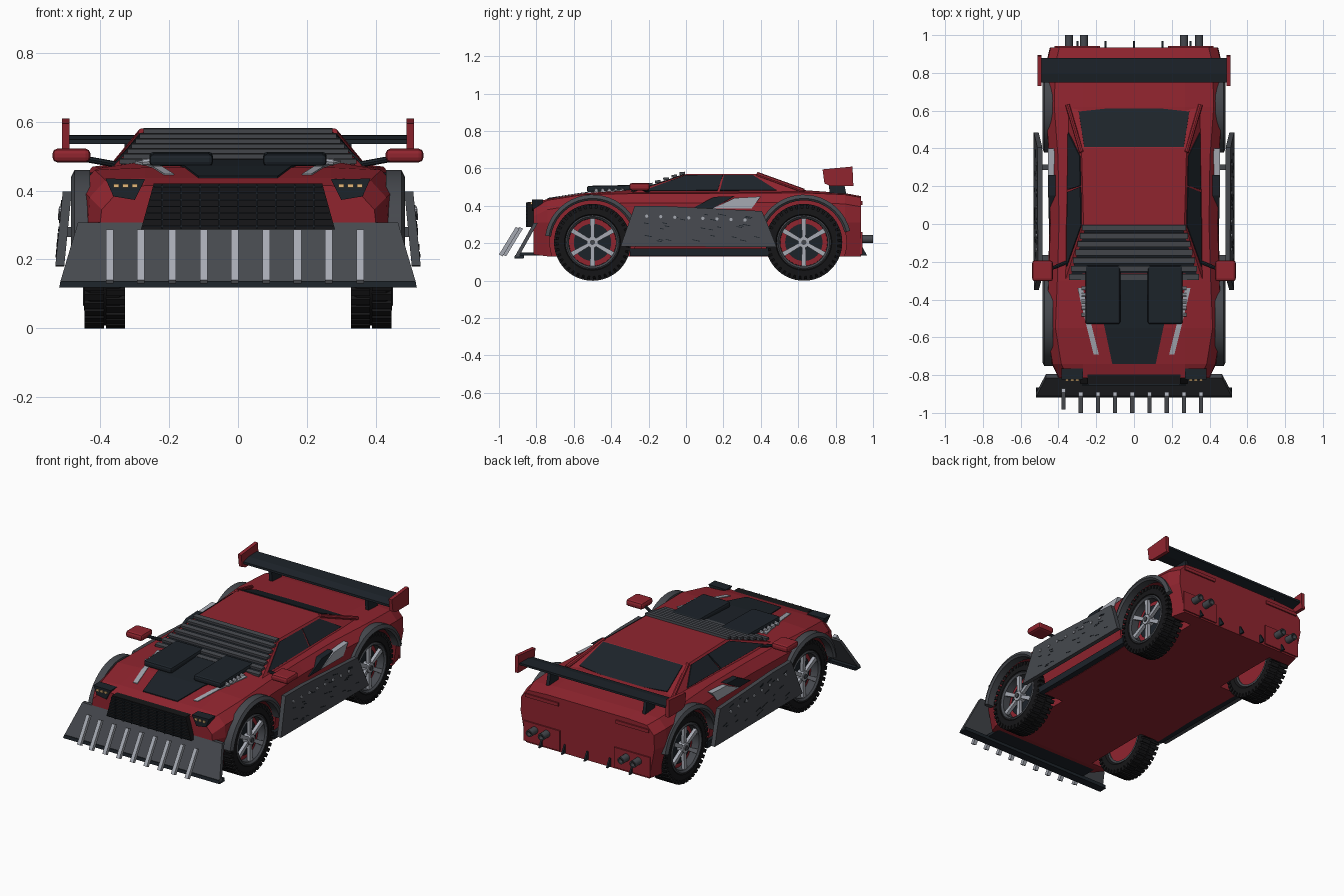
import bpy, bmesh, math, random
from mathutils import Vector, Matrix

if "Cube" in bpy.data.objects:
    bpy.data.objects.remove(bpy.data.objects["Cube"])
random.seed(4)

def material(name, rgb):
    m = bpy.data.materials.new(name)
    m.diffuse_color = (*rgb, 1)
    m.use_nodes = True
    m.node_tree.nodes["Principled BSDF"].inputs["Base Color"].default_value = m.diffuse_color
    return m
RED = material("red_paint", (.28, .018, .028))
DARK = material("dark_trim", (.012, .017, .023))
RUBBER = material("rubber", (.008, .008, .009))
STEEL = material("dark_steel", (.06, .065, .075))
SILVER = material("silver", (.38, .4, .45))
LAMP = material("lamp", (.8, .5, .2))

def mesh(name, verts, faces, mat, smooth=False):
    me = bpy.data.meshes.new(name)
    me.from_pydata([tuple(v) for v in verts], [], faces)
    bm = bmesh.new()
    bm.from_mesh(me)
    bmesh.ops.recalc_face_normals(bm, faces=bm.faces)
    bm.to_mesh(me)
    bm.free()
    me.materials.append(mat)
    ob = bpy.data.objects.new(name, me)
    bpy.context.collection.objects.link(ob)
    if smooth:
        bpy.ops.object.select_all(action='DESELECT')
        ob.select_set(True)
        bpy.context.view_layer.objects.active = ob
        bpy.ops.object.shade_smooth_by_angle(angle=math.radians(32))
    return ob

def loft(name, rings, mat, smooth=False, closed=False):
    n, k = len(rings[0]), len(rings)
    faces = [[i*n + j, i*n + (j+1) % n, (i+1) % k*n + (j+1) % n, (i+1) % k*n + j]
             for i in range(k if closed else k-1) for j in range(n)]
    if not closed:
        faces += [list(range(n)), list(range((k-1)*n, k*n))]
    return mesh(name, [p for r in rings for p in r], faces, mat, smooth)

def prism(name, pts, vec, mat):
    return loft(name, [[Vector(p) for p in pts], [Vector(p) + Vector(vec) for p in pts]], mat)

def box(name, loc, size, mat, rx=0, bevel=0):
    h = Vector(size) / 2
    R = Matrix.Rotation(rx, 3, 'X')
    c = [(-1, -1), (1, -1), (1, 1), (-1, 1)]
    ob = loft(name, [[Vector(loc) + R @ Vector((a*h.x, b*h.y, z*h.z)) for a, b in c] for z in (-1, 1)], mat)
    if bevel:
        m = ob.modifiers.new("bevel", 'BEVEL')
        m.width, m.segments = bevel, 2
    return ob

def lathe(name, c, profile, mat, s, n=40):
    # closed (x, radius) profile turned about the axle
    rings = [[(s*x, c[0] + r*math.cos(a), c[1] + r*math.sin(a)) for x, r in profile]
             for a in (2*math.pi*i/n for i in range(n))]
    return loft(name, rings, mat, True, True)

def rod(name, p, q, r, mat, n=12):
    p, q = Vector(p), Vector(q)
    R = (q - p).to_track_quat('Z', 'Y')
    circ = [R @ Vector((r*math.cos(2*math.pi*i/n), r*math.sin(2*math.pi*i/n), 0)) for i in range(n)]
    return loft(name, [[p + v for v in circ], [q + v for v in circ]], mat, n > 6)

def panel(name, quad, uvs, t, mat):
    a, b, c, d = map(Vector, quad)
    nrm = (c - a).cross(d - b).normalized() * t
    pts = [(a*(1-u) + b*u)*(1-v) + (d*(1-u) + c*u)*v for u, v in uvs]
    return prism(name, [p - nrm for p in pts], 2*nrm, mat)

# Body shell: y, half width, bottom, shoulder height, deck height
SECTIONS = [(-.815, .40, .14, .395, .415), (-.74, .435, .13, .43, .437), (-.55, .466, .13, .46, .467),
            (-.3, .456, .13, .465, .485), (0, .447, .13, .465, .487), (.35, .452, .13, .468, .487),
            (.62, .472, .13, .47, .485), (.85, .466, .13, .46, .468), (.935, .445, .13, .445, .452)]
rings = []
for y, w, zb, zs, zc in SECTIONS:
    half = [(w-.035, zb), (w, .31), (w-.004, zs-.05), (w-.05, zs), (.27, zc)]
    rings.append([(x, y, z) for x, z in half] + [(-x, y, z) for x, z in reversed(half)])
body = loft("body_shell", rings, RED)
AXLES = [(-.5, .205), (.63, .205)]
for c in AXLES:
    for s in (1, -1):
        cut = rod("arch_cutter", (s*.29, *c), (s*.6, *c), .228, RED, 40)
        cut.hide_render = True
        m = body.modifiers.new("arch", 'BOOLEAN')
        m.operation, m.object, m.solver = 'DIFFERENCE', cut, 'EXACT'
        bpy.context.view_layer.objects.active = body
        bpy.ops.object.modifier_apply(modifier=m.name)
        bpy.data.objects.remove(cut)

# Cabin and glass
bf, br, tr, tf = (.365, -.3, .468), (.352, .63, .472), (.278, .4, .57), (.267, 0, .57)
flip = lambda p: (-p[0], p[1], p[2])
loft("cabin", [[bf, br, flip(br), flip(bf)], [tf, tr, flip(tr), flip(tf)]], RED)
panel("rear_window", [br, flip(br), flip(tr), tr],
      [(.07, .16), (.5, .02), (.93, .16), (.97, .97), (.03, .97)], .005, DARK)
panel("windshield", [flip(bf), bf, tf, flip(tf)], [(.03, .05), (.97, .05), (.97, .97), (.03, .97)], .004, DARK)
for i in range(7):
    t = i / 6
    box("windshield_louver", (0, -.02 - .26*t, .574 - .088*t), (.55 + .14*t, .03, .014), STEEL, .1)
for s in (1, -1):
    quad = [bf, br, tr, tf] if s > 0 else [flip(p) for p in (bf, br, tr, tf)]
    for u0, u1 in ((.05, .5), (.515, .86)):
        panel("side_window", quad, [(u0, .1), (u1, .1), (u1, .9), (u0, .9)], .006, DARK)
    rod("roof_rail", (s*.278, .38, .57), (s*.352, .63, .48), .012, RED, 8)

# Hood panel, scoops, intake pipes and stripes
loft("hood_panel", [[(-w, y, z-.02), (w, y, z-.02), (w, y, z), (-w, y, z)] for y, w, z in
     [(-.74, .115, .442), (-.55, .155, .472), (-.28, .22, .491)]], DARK)
for s in (1, -1):
    box("hood_scoop", (s*.165, -.375, .492), (.185, .31, .036), DARK, .02, .012)
    loft("hood_stripe", [[(s*(x-.014), y, z-.02), (s*(x+.014), y, z-.02), (s*(x+.014), y, z), (s*(x-.014), y, z)]
         for x, y, z in [(.2, -.69, .449), (.235, -.55, .471), (.285, -.34, .487)]], SILVER)
    for i in range(5):
        rod("intake_pipe", (s*.24, -.48 + .035*i, .487), (s*.278, -.48 + .035*i, .482), .01, SILVER, 8)

# Grille and headlights
prism("grille", [(-.245, -.847, .42), (.245, -.847, .42), (.282, -.847, .287), (-.282, -.847, .287)], (0, .05, 0), RUBBER)
for i in range(7):
    z = .297 + .019*i
    box("grille_bar", (0, -.85, z), (2*(.278 - .275*(z-.287)), .012, .004), DARK)
for i in range(9):
    box("grille_upright", (-.22 + .055*i, -.85, .353), (.004, .012, .13), DARK)
for s in (1, -1):
    prism("headlight", [(s*x, -.824, z) for x, z in [(.27, .433), (.385, .435), (.362, .383), (.30, .373)]], (0, .06, 0), DARK)
    for i in range(3):
        box("lamp", (s*(.3 + .027*i), -.826, .414), (.017, .01, .011), LAMP)

# Plow blade with floating tines
def blade(x1, y1, z1, x0, y0, z0, t):
    return [[(-x1, y1, z1), (x1, y1, z1), (x1, y1+t, z1), (-x1, y1+t, z1)],
            [(-x0, y0, z0), (x0, y0, z0), (x0, y0+t, z0), (-x0, y0+t, z0)]]
loft("plow_blade", blade(.465, -.815, .308, .518, -.915, .13, .022), STEEL)
loft("plow_lip", blade(.515, -.915, .137, .52, -.918, .118, .05), DARK)
box("plow_mount", (0, -.83, .142), (.7, .13, .016), DARK)
for i in range(9):
    x = -.373 + .091*i
    dy = .018 if i == 0 else 0
    prism("plow_tine", [(x-.011, -1 + dy, .14), (x-.011, -.98 + dy, .13), (x-.011, -.89 + dy, .278), (x-.011, -.91 + dy, .287)],
          (.022, 0, 0), SILVER)

# Side armour, skirts, vents, mirrors
for s in (1, -1):
    ax = lambda z: .505 - .1*(z - .18)
    prism("side_armor", [(s*ax(z), y, z) for y, z in
          [(-.35, .183), (-.275, .398), (-.1, .398), (.405, .372), (.425, .33), (.485, .18)]], (s*.026, 0, 0), STEEL)
    for i in range(8):
        z = .345 - .003*i
        x = ax(z) + .026
        rod("armor_rivet", (s*(x-.01), -.21 + .075*i, z), (s*(x+.006), -.21 + .075*i, z), .009, SILVER, 8)
    for i in range(26):
        y, z = random.uniform(-.24, .38), random.uniform(.2, .37)
        box("armor_dent", (s*(ax(z) + .026), y, z), (.004, random.uniform(.02, .045), .004), DARK, -.2)
    for y in (-.18, .3):
        box("armor_bracket", (s*.47, y, .28), (.07, .03, .03), STEEL)
    box("side_skirt", (s*.425, .07, .152), (.05, .74, .04), DARK)
    prism("vent_panel", [(s*.41, y, z) for y, z in [(.03, .385), (.15, .448), (.26, .452), (.14, .385)]], (s*.042, 0, 0), DARK)
    prism("vent_blade", [(s*.41, y, z) for y, z in [(.14, .385), (.26, .442), (.40, .45), (.35, .385)]], (s*.044, 0, 0), SILVER)
    box("mirror", (s*.484, -.248, .502), (.11, .11, .04), RED, 0, .014)
    rod("mirror_arm", (s*.35, -.2, .475), (s*.46, -.245, .495), .009, DARK, 8)

# Wheels and arch flares
def spoked_wheel(c, s):
    P = lambda x, r, a: (s*x, c[0] + r*math.cos(a), c[1] + r*math.sin(a))
    lathe("tire", c, [(.33, .15), (.33, .182), (.345, .197), (.43, .197), (.445, .182), (.447, .15), (.43, .138), (.34, .138)], RUBBER, s, 48)
    verts, faces = [], []
    for i in range(40):
        for x0, x1, off in ((.328, .384, 0), (.39, .446, .5)):
            a = 2*math.pi*(i + off)/40
            b, n = a + .1, len(verts)
            verts += [P(x, r, t) for r in (.18, .2055) for x, t in ((x0, a), (x1, a), (x1, b), (x0, b))]
            faces += [[n+k for k in f] for f in ((0, 1, 2, 3), (4, 5, 6, 7), (0, 1, 5, 4), (1, 2, 6, 5), (2, 3, 7, 6), (3, 0, 4, 7))]
    mesh("tire_tread", verts, faces, RUBBER)
    lathe("rim", c, [(.34, .142), (.445, .145), (.45, .138), (.44, .127), (.34, .125)], STEEL, s)
    rod("brake_drum", P(.345, 0, 0), P(.395, 0, 0), .126, RED, 32)
    rod("brake_disc", P(.38, 0, 0), P(.402, 0, 0), .1, DARK, 32)
    rod("hub", P(.36, 0, 0), P(.442, 0, 0), .03, SILVER, 16)
    rod("hub_cap", P(.43, 0, 0), P(.448, 0, 0), .014, STEEL, 12)
    for k in range(6):
        a = math.pi/2 + k*math.pi/3
        prism("spoke", [P(.415, .02, a-.5), P(.42, .133, a-.1), P(.42, .133, a+.1), P(.415, .02, a+.5)], (s*.02, 0, 0), SILVER)
    arc = [math.radians(14 + 158*i/20) for i in range(21)]
    loft("arch_flare", [[P(.43, .224, a), P(.475, .224, a), P(.485, .235, a), P(.475, .255, a), P(.43, .255, a)] for a in arc], STEEL, True)
for c in AXLES:
    for s in (1, -1):
        spoked_wheel(c, s)

# Rear wing
prism("wing", [(-.49, y, z) for y, z in [(.75, .535), (.75, .548), (.80, .56), (.88, .562), (.88, .55), (.82, .535)]], (.98, 0, 0), DARK)
for s in (1, -1):
    prism("wing_end_plate", [(s*.49, y, z) for y, z in [(.74, .52), (.73, .595), (.89, .61), (.895, .507), (.77, .507)]], (s*.022, 0, 0), RED)
    prism("wing_stand", [(s*.31, y, z) for y, z in [(.77, .45), (.76, .545), (.84, .545), (.86, .45)]], (s*.02, 0, 0), DARK)

# Tail: exhausts, light bars, diffuser fins
for s in (1, -1):
    for x in (.265, .345):
        pipe = lathe("exhaust", (0, 0), [(.9, .014), (.9, .021), (1, .021), (1, .014)], STEEL, 1, 16)
        pipe.matrix_world = Matrix.Translation((s*x, 0, .222)) @ Matrix.Rotation(math.pi/2, 4, 'Z')
        rod("exhaust_bore", (s*x, .92, .222), (s*x, .975, .222), .0145, RUBBER, 12)
    box("tail_light", (s*.3, .935, .415), (.22, .016, .02), RED)
    box("bumper_ledge", (s*.3, .937, .2), (.24, .012, .12), RED)
for x in (-.3, -.15, 0, .15, .3):
    prism("diffuser_fin", [(x-.005, .92, .185), (x-.005, .94, .185), (x-.005, .968, .135), (x-.005, .92, .135)], (.01, 0, 0), DARK)
